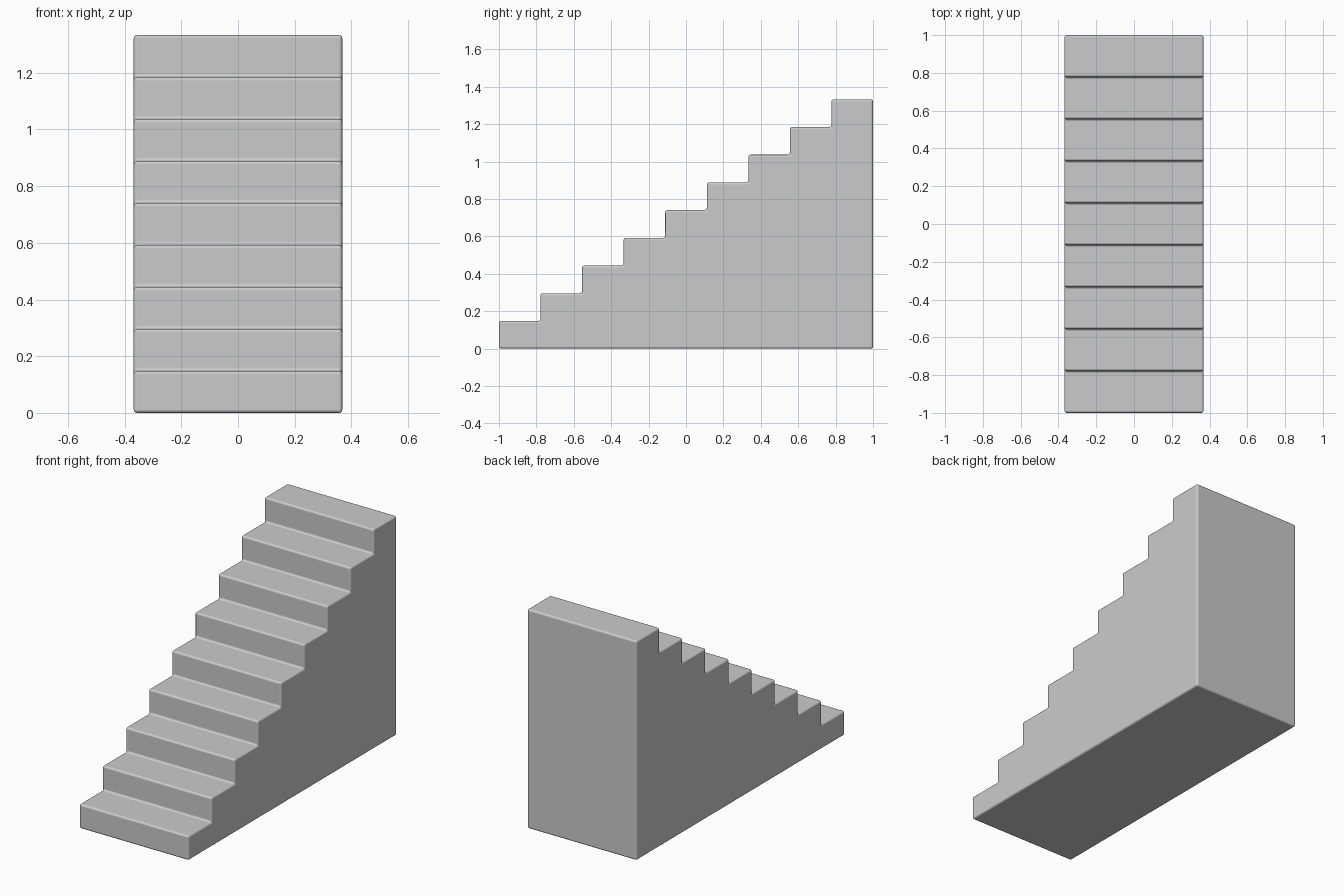
import bpy, bmesh

if "Cube" in bpy.data.objects:
    bpy.data.objects.remove(bpy.data.objects["Cube"])

STEPS = 9
HALF_W = 0.368
RUN = 2.0 / STEPS
RISE = 1.333 / STEPS

# Stepped side profile in the YZ plane
profile = [(-1.0, 0.0)]
for i in range(STEPS):
    y = -1.0 + i * RUN
    z = (i + 1) * RISE
    profile += [(y, z), (y + RUN, z)]
profile.append((1.0, 0.0))

# Solid staircase: extrude the profile across the width
pts = []
for p in profile:
    if p not in pts:
        pts.append(p)
bm = bmesh.new()
side = bm.faces.new([bm.verts.new((-HALF_W, y, z)) for y, z in pts])
ext = bmesh.ops.extrude_face_region(bm, geom=[side])
moved = [g for g in ext["geom"] if isinstance(g, bmesh.types.BMVert)]
bmesh.ops.translate(bm, vec=(2 * HALF_W, 0, 0), verts=moved)
bmesh.ops.recalc_face_normals(bm, faces=bm.faces)
mesh = bpy.data.meshes.new("staircase")
bm.to_mesh(mesh)
bm.free()
stairs = bpy.data.objects.new("staircase", mesh)
bpy.context.collection.objects.link(stairs)

# Softly rounded edges, smooth shaded
bevel = stairs.modifiers.new("rounded_edges", "BEVEL")
bevel.width = 0.012
bevel.segments = 3
bevel.limit_method = "ANGLE"
bevel.harden_normals = True
for poly in mesh.polygons:
    poly.use_smooth = True
